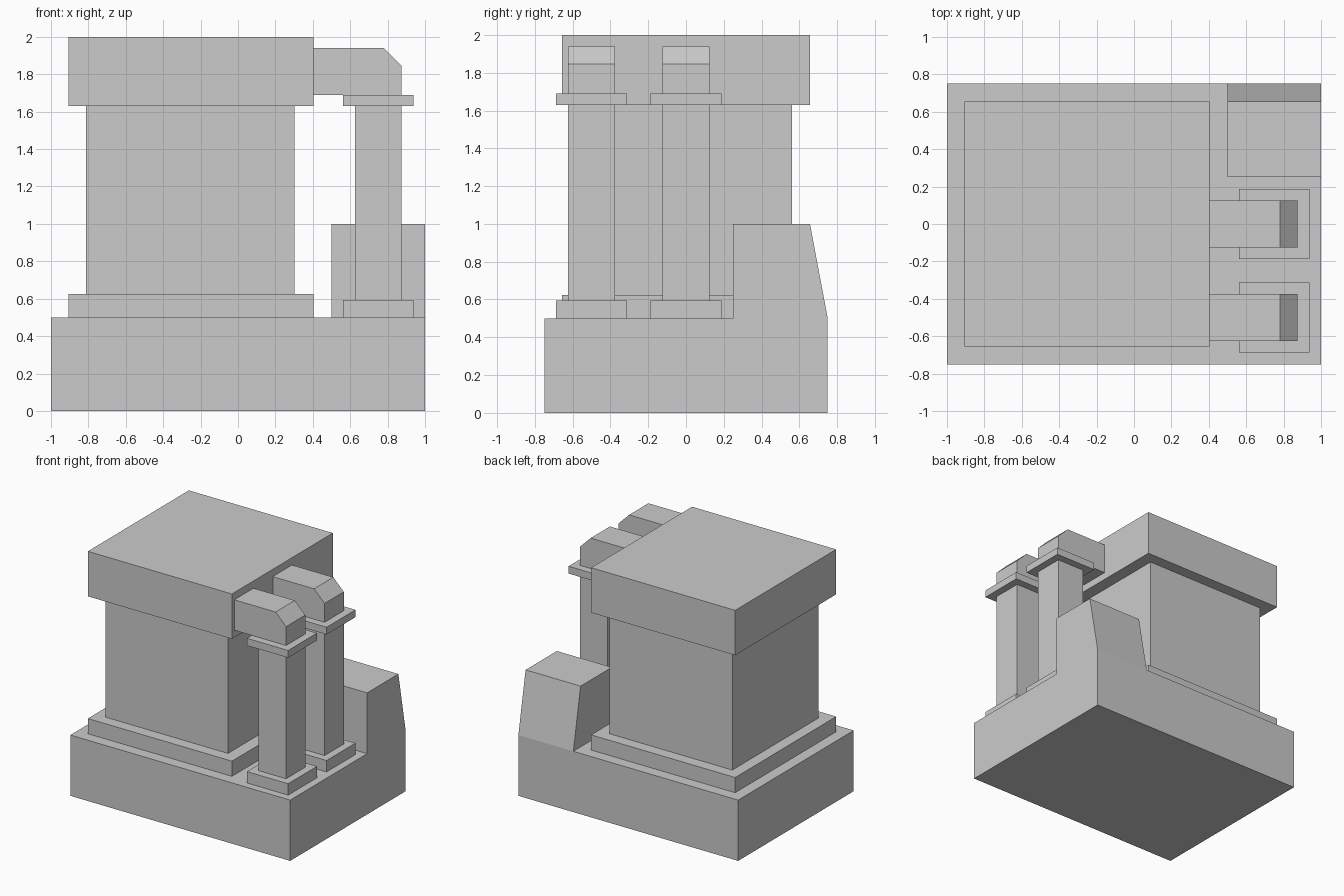
import bpy, bmesh
from mathutils import Vector

if "Cube" in bpy.data.objects:
    bpy.data.objects.remove(bpy.data.objects["Cube"])


def prism(name, profile, axis, start, end):
    """Extrude a (horizontal, z) profile along x or y."""
    bm = bmesh.new()
    pts = [(start, u, z) if axis == 'x' else (u, start, z) for u, z in profile]
    face = bm.faces.new([bm.verts.new(p) for p in pts])
    out = bmesh.ops.extrude_face_region(bm, geom=[face])
    verts = [g for g in out['geom'] if isinstance(g, bmesh.types.BMVert)]
    step = Vector((end - start, 0, 0)) if axis == 'x' else Vector((0, end - start, 0))
    bmesh.ops.translate(bm, verts=verts, vec=step)
    bmesh.ops.recalc_face_normals(bm, faces=bm.faces)
    mesh = bpy.data.meshes.new(name)
    bm.to_mesh(mesh)
    bm.free()
    obj = bpy.data.objects.new(name, mesh)
    bpy.context.collection.objects.link(obj)
    return obj


def box(name, x, y, z):
    profile = [(x[0], z[0]), (x[1], z[0]), (x[1], z[1]), (x[0], z[1])]
    return prism(name, profile, 'y', y[0], y[1])


# Foundation and main housing
box('base', (-1, 1), (-0.75, 0.75), (0, 0.5))
box('housing_plinth', (-0.907, 0.404), (-0.656, 0.656), (0.5, 0.625))
box('housing_body', (-0.814, 0.302), (-0.561, 0.561), (0.625, 1.63))
box('housing_cap', (-0.907, 0.404), (-0.656, 0.656), (1.63, 2.0))

# Corner block with sloping back
prism('corner_block', [(0.25, 0.5), (0.75, 0.5), (0.656, 1.0), (0.25, 1.0)],
      'x', 0.5, 1.0)

# Two square pipes with collars and chamfered elbows
elbow = [(0.404, 1.69), (0.875, 1.69), (0.875, 1.845), (0.78, 1.94), (0.404, 1.94)]
for side, cy in (('front', -0.5), ('rear', 0.0)):
    wide = (cy - 0.1875, cy + 0.1875)
    slim = (cy - 0.125, cy + 0.125)
    box(side + '_pipe_foot', (0.5625, 0.9375), wide, (0.5, 0.594))
    box(side + '_pipe', (0.625, 0.875), slim, (0.594, 1.63))
    box(side + '_pipe_collar', (0.5625, 0.9375), wide, (1.63, 1.69))
    prism(side + '_pipe_elbow', elbow, 'y', *slim)
